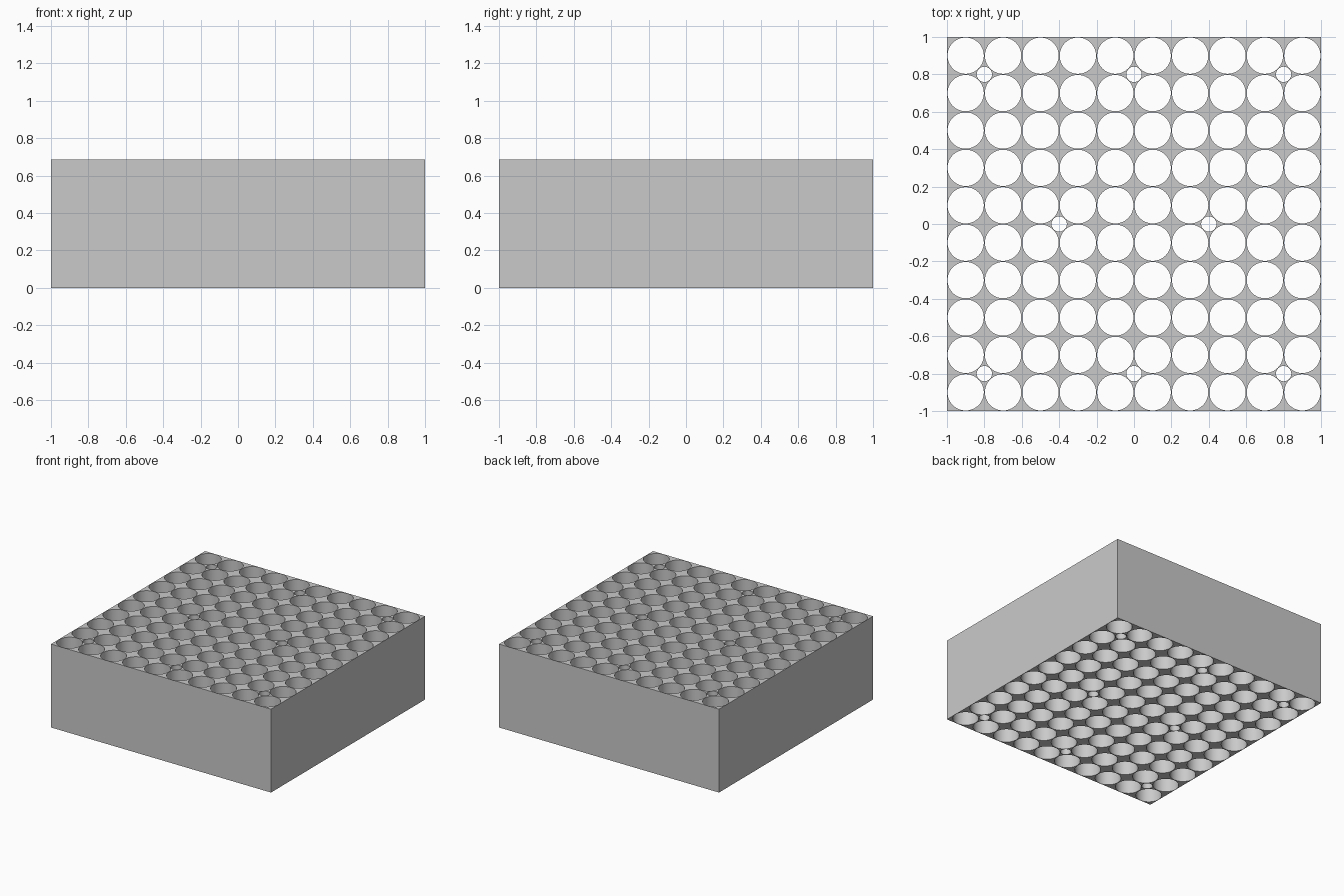
import bpy
import bmesh
from math import cos, sin, tau, radians

cube = bpy.data.objects.get("Cube")
if cube:
    bpy.data.objects.remove(cube, do_unlink=True)

HEIGHT = 0.685
PITCH = 0.2
BIG_R, SMALL_R = 0.097, 0.041

# Material
grey = bpy.data.materials.new("light_grey")
grey.use_nodes = True
colour = (0.59, 0.59, 0.59, 1)
grey.diffuse_color = colour
grey.node_tree.nodes["Principled BSDF"].inputs["Base Color"].default_value = colour

# Plan outline of the block, extruded, with every bore as an inner loop
plan = bpy.data.curves.new("block_plan", "CURVE")
plan.dimensions = "2D"
plan.fill_mode = "BOTH"
plan.extrude = HEIGHT / 2


def add_loop(points):
    spline = plan.splines.new("POLY")
    spline.points.add(len(points) - 1)
    for p, (x, y) in zip(spline.points, points):
        p.co = (x, y, 0, 1)
    spline.use_cyclic_u = True


def add_bore(x, y, r, sides):
    angles = [tau * i / sides for i in range(sides)]
    add_loop([(x + r * cos(a), y + r * sin(a)) for a in angles])


add_loop([(-1, -1), (1, -1), (1, 1), (-1, 1)])

# Grid of large channels
for i in range(10):
    for j in range(10):
        add_bore(-0.9 + PITCH * i, -0.9 + PITCH * j, BIG_R, 64)

# Small bores in the gaps between channels
small = [(x, y) for x in (-0.8, 0, 0.8) for y in (-0.8, 0.8)]
for x, y in small + [(-0.4, 0), (0.4, 0)]:
    add_bore(x, y, SMALL_R, 32)

# Turn the plan into one welded solid
helper = bpy.data.objects.new("plan_helper", plan)
bpy.context.collection.objects.link(helper)
bpy.context.view_layer.update()
evaluated = helper.evaluated_get(bpy.context.evaluated_depsgraph_get())
mesh = bpy.data.meshes.new_from_object(evaluated)
bpy.data.objects.remove(helper, do_unlink=True)

bm = bmesh.new()
bm.from_mesh(mesh)
bmesh.ops.remove_doubles(bm, verts=bm.verts, dist=0.0001)
bmesh.ops.translate(bm, verts=bm.verts, vec=(0, 0, HEIGHT / 2))
bmesh.ops.recalc_face_normals(bm, faces=bm.faces)
bm.to_mesh(mesh)
bm.free()
mesh.materials.clear()
mesh.materials.append(grey)

block = bpy.data.objects.new("perforated_block", mesh)
bpy.context.collection.objects.link(block)
bpy.ops.object.select_all(action="DESELECT")
block.select_set(True)
bpy.context.view_layer.objects.active = block
bpy.ops.object.shade_smooth_by_angle(angle=radians(30))
